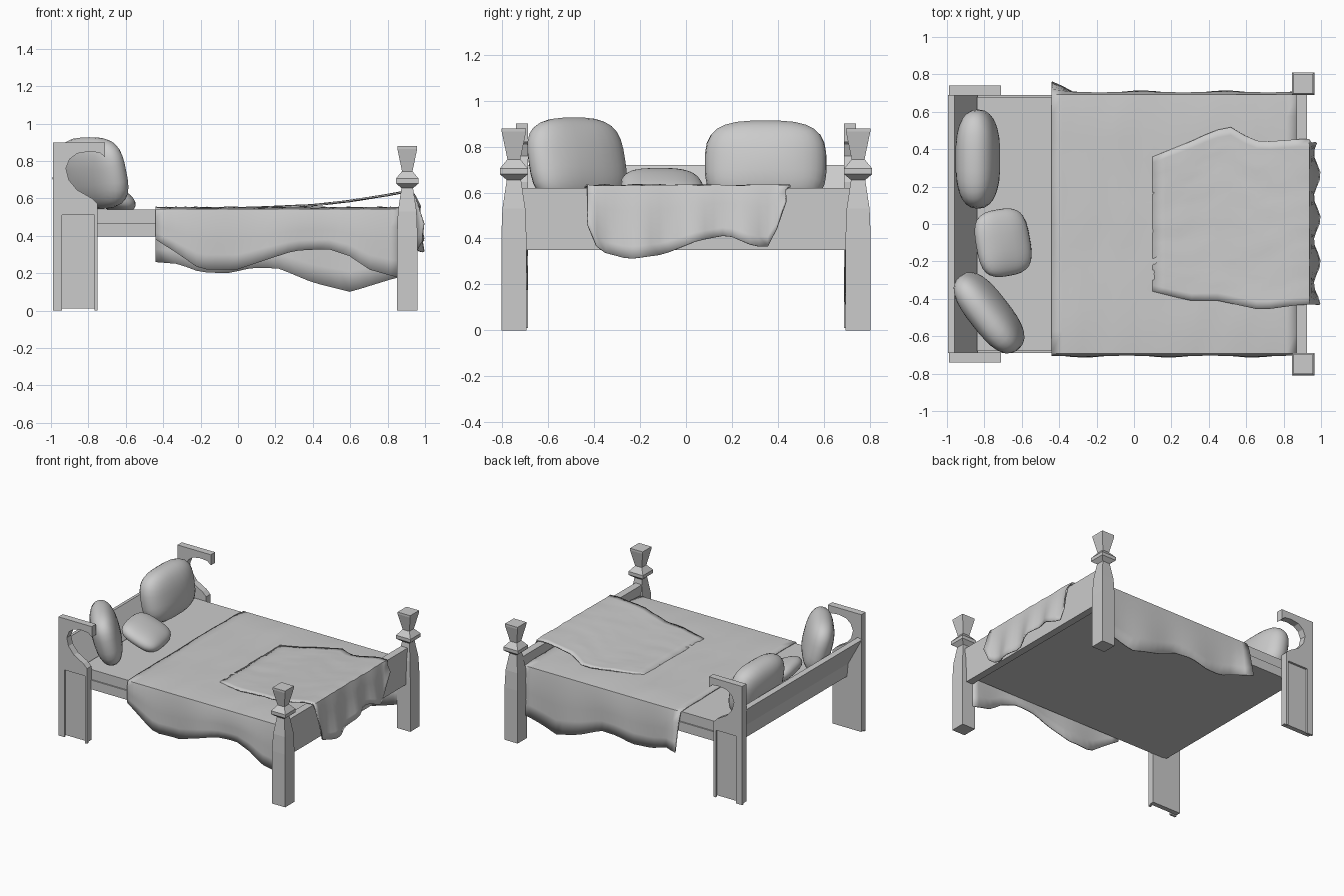
import bpy, bmesh, math, random
from mathutils import Vector, Matrix, Euler

if "Cube" in bpy.data.objects:
    bpy.data.objects.remove(bpy.data.objects["Cube"])

random.seed(4)


def finish(bm, name, angle=None):
    bmesh.ops.recalc_face_normals(bm, faces=bm.faces)
    me = bpy.data.meshes.new(name)
    bm.to_mesh(me)
    bm.free()
    ob = bpy.data.objects.new(name, me)
    bpy.context.collection.objects.link(ob)
    if angle:
        bpy.context.view_layer.objects.active = ob
        ob.select_set(True)
        bpy.ops.object.shade_smooth_by_angle(angle=math.radians(angle))
        ob.select_set(False)
    return ob


def prism(name, pts, y0, y1):
    """Extrude an xz profile from y0 to y1."""
    bm = bmesh.new()
    f = bm.faces.new([bm.verts.new((x, y0, z)) for x, z in pts])
    ext = bmesh.ops.extrude_face_region(bm, geom=[f])["geom"]
    vs = [g for g in ext if isinstance(g, bmesh.types.BMVert)]
    bmesh.ops.translate(bm, verts=vs, vec=(0, y1 - y0, 0))
    return finish(bm, name)


def box(name, x0, x1, y0, y1, z0, z1):
    return prism(name, [(x0, z0), (x1, z0), (x1, z1), (x0, z1)], y0, y1)


def lerp(pts, t):
    """Piecewise linear lookup."""
    if t <= pts[0][0]:
        return pts[0][1]
    for (a, va), (b, vb) in zip(pts, pts[1:]):
        if t <= b:
            return va + (vb - va) * (t - a) / (b - a)
    return pts[-1][1]


def cloth(name, nu, nv, fn, thick):
    bm = bmesh.new()
    g = [[bm.verts.new(fn(i, j)) for j in range(nv)] for i in range(nu)]
    for i in range(nu - 1):
        for j in range(nv - 1):
            bm.faces.new((g[i][j], g[i + 1][j], g[i + 1][j + 1], g[i][j + 1]))
    ob = finish(bm, name, 40)
    m = ob.modifiers.new("thickness", 'SOLIDIFY')
    m.thickness = thick
    m.offset = 0
    return ob


# Foot posts: lofted square sections
def foot_post(name, cx, cy):
    secs = [(.055, 0), (.055, .40), (.05, .53), (.031, .655), (.061, .68),
            (.061, .705), (.028, .745), (.053, .865), (.053, .88)]
    bm = bmesh.new()
    rings = [[bm.verts.new((cx + sx * h, cy + sy * h, z))
              for sx, sy in ((-1, -1), (1, -1), (1, 1), (-1, 1))] for h, z in secs]
    for a, b in zip(rings, rings[1:]):
        for k in range(4):
            bm.faces.new((a[k], a[(k + 1) % 4], b[(k + 1) % 4], b[k]))
    bm.faces.new(rings[0])
    bm.faces.new(rings[-1])
    finish(bm, name)


# Head posts: hooked plate with a raised frame around a recessed panel
upper = [(-.75, .57), (-.78, .60), (-.86, .645), (-.905, .70), (-.92, .76),
         (-.90, .81), (-.86, .84), (-.80, .85), (-.74, .845), (-.71, .82),
         (-.71, .90), (-.99, .90)]
core = [(-.99, .01), (-.75, .01)] + upper
frame = [(-.99, .0), (-.94, .0), (-.94, .51), (-.768, .51), (-.768, 0), (-.75, .0)] + upper

for s, side in ((-1, "front"), (1, "back")):
    foot_post("foot_post_" + side, .905, s * .75)
    prism("head_post_" + side, core, s * .688, s * .724)
    prism("head_post_frame_" + side, frame, s * .724, s * .74)

# Footboard, base, mattress and leaning headboard
box("footboard", .87, .925, -.72, .72, .35, .62)
box("bed_base", -.84, .88, -.69, .69, .395, .465)
box("mattress", -.84, .88, -.68, .68, .465, .54)
prism("headboard", [(-.87, .40), (-.83, .40), (-.835, .51), (-.96, .72), (-.995, .71), (-.88, .50)],
      -.69, .69)

# Blanket: flat top with two hanging sides and wavy hems
hem_front = [(-.44, .38), (-.33, .31), (-.2, .22), (0, .22), (.1, .255), (.3, .32),
             (.48, .33), (.6, .29), (.7, .22), (.86, .175)]
hem_back = [(-.44, .26), (-.32, .25), (-.2, .205), (-.05, .20), (.08, .23),
            (.22, .225), (.4, .15), (.6, .10), (.86, .18)]
NU, SIDE, TOP = 25, 4, 13


def blanket(i, j):
    x = -.44 + 1.31 * i / (NU - 1)
    if SIDE <= j < SIDE + TOP:
        y = -.69 + 1.38 * (j - SIDE) / (TOP - 1)
        edge = j in (SIDE, SIDE + TOP - 1)
        return (x, y, .541 if edge else .548 + random.uniform(-.004, .004))
    s = -1 if j < SIDE else 1
    t = (SIDE - j if s < 0 else j - SIDE - TOP + 1) / SIDE
    hem = lerp(hem_front if s < 0 else hem_back, x)
    out = .702 + .008 * t * math.sin(x * 14 + s)
    if s > 0:
        out += .05 * t * max(0, 1 - (x + .44) / .11)
    return (x, s * out, .535 + (hem - .535) * t)


cloth("blanket", NU, TOP + 2 * SIDE, blanket, .008)

# Throw: rises over the footboard and drapes down outside it
hem_throw = [(-.44, .50), (-.42, .43), (-.38, .345), (-.25, .31), (-.1, .33), (.05, .39),
             (.18, .415), (.3, .365), (.36, .365), (.40, .45), (.43, .56)]
edge_hi = [(.1, .36), (.3, .44), (.43, .50), (.53, .52), (.62, .45), (.7, .44), (.9, .455)]
edge_lo = [(.1, -.36), (.3, -.41), (.45, -.41), (.68, -.46), (.9, -.43)]
rise = [(.1, .55), (.4, .563), (.6, .586), (.8, .618), (.89, .634), (.935, .63)]
NT, ND, NV = 13, 6, 23


def throw(i, j):
    v = j / (NV - 1)
    if i < NT:
        x = .1 + .835 * i / (NT - 1)
        y = lerp(edge_lo, x) + (lerp(edge_hi, x) - lerp(edge_lo, x)) * v
        return (x, y, lerp(rise, x) + random.uniform(-.003, .003))
    t = (i - NT + 1) / ND
    y = -.43 + .865 * v
    x = .94 + t * (.036 + .018 * math.sin(y * 27 + .8))
    return (x, y, .625 + (lerp(hem_throw, y) - .625) * t)


cloth("throw", NT + ND, NV, throw, .008)


# Pillows: cushions with a rounded-square outline
def pillow(name, loc, size, lean, turn):
    bm = bmesh.new()
    bmesh.ops.create_cube(bm, size=2)
    bmesh.ops.subdivide_edges(bm, edges=bm.edges, cuts=7, use_grid_fill=True)
    rot = Euler((0, math.radians(lean), math.radians(turn))).to_matrix()
    for v in bm.verts:
        x, y, z = v.co
        r = (abs(y) ** 3.2 + abs(z) ** 3.2) ** (1 / 3.2)
        n = (abs(x) ** 2.3 + r ** 2.3) ** (1 / 2.3)
        p = Vector((x * size[0], y * size[1], z * size[2])) / (2 * n)
        v.co = rot @ p + Vector(loc)
    finish(bm, name, 30)


pillow("pillow_back", (-.835, .347, .725), (.23, .53, .38), -10, 0)
pillow("pillow_front", (-.775, -.475, .735), (.20, .50, .39), -14, 38)
pillow("pillow_small", (-.70, -.10, .615), (.13, .36, .31), -65, 10)
